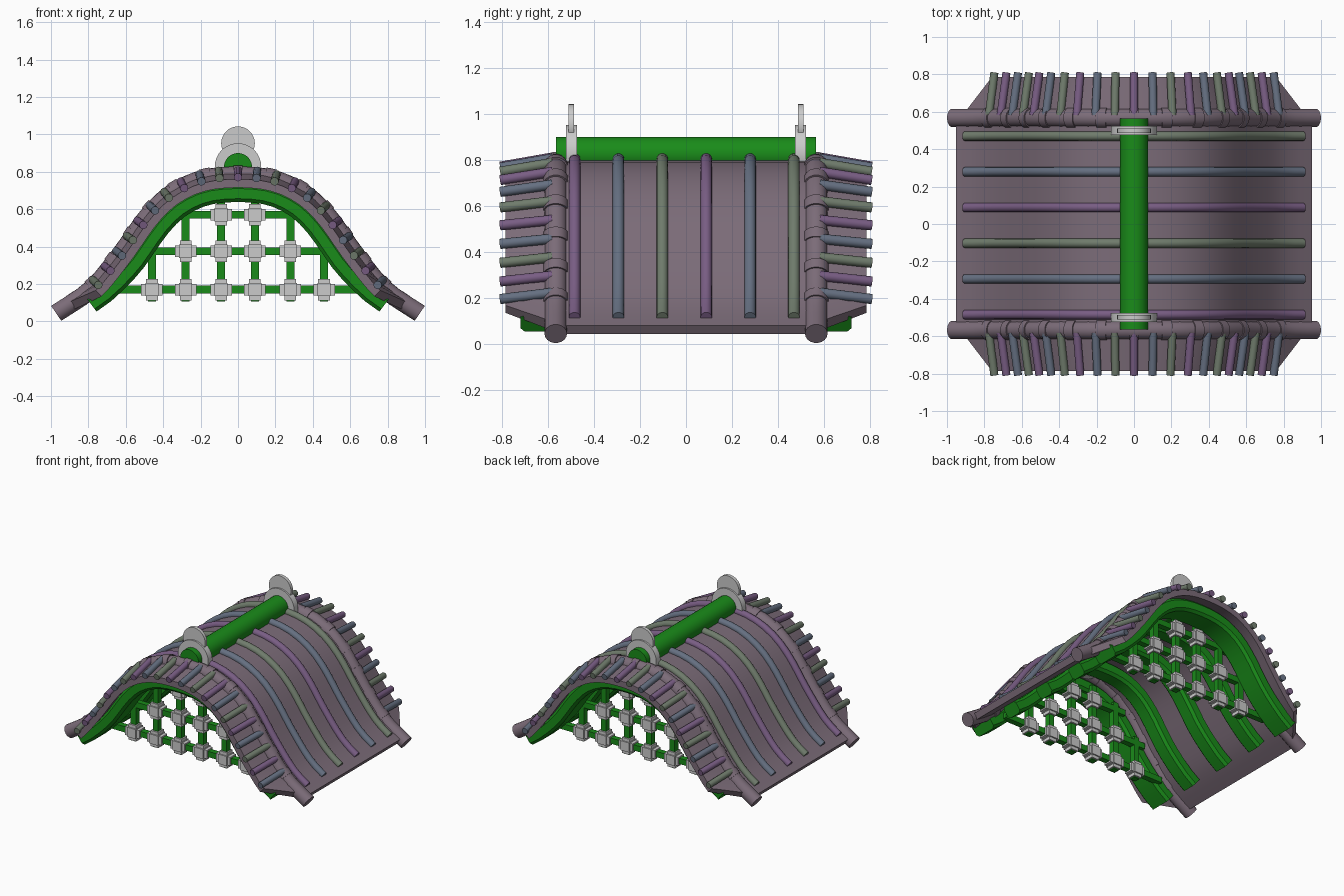
import bpy, bmesh, math
from mathutils import Vector, Matrix

if "Cube" in bpy.data.objects:
    bpy.data.objects.remove(bpy.data.objects["Cube"])


def material(name, r, g, b):
    m = bpy.data.materials.new(name)
    m.diffuse_color = (r, g, b, 1)
    m.use_nodes = True
    m.node_tree.nodes["Principled BSDF"].inputs["Base Color"].default_value = m.diffuse_color
    return m


GREEN = material("green", 0.01, 0.26, 0.01)
SKIN = material("roof_mauve", 0.20, 0.15, 0.19)
TILES = [material("tile_violet", 0.19, 0.11, 0.23), material("tile_slate", 0.13, 0.16, 0.22),
         material("tile_olive", 0.16, 0.20, 0.15)]

# Bell-shaped roof curve, right half (x, z)
BELL = [(0, .78), (.2, .757), (.36, .68), (.48, .565), (.63, .355), (.78, .175), (.972, .043)]
PTS = [(-x, z) for x, z in BELL[:0:-1]] + BELL


def height(x):
    i = max(k for k in range(len(PTS) - 1) if k == 0 or PTS[k][0] <= x)

    def slope(k):
        a, b = PTS[max(k - 1, 0)], PTS[min(k + 1, len(PTS) - 1)]
        return (b[1] - a[1]) / (b[0] - a[0])
    (x0, z0), (x1, z1) = PTS[i], PTS[i + 1]
    h = x1 - x0
    t = (x - x0) / h
    return ((2*t**3 - 3*t*t + 1) * z0 + (t**3 - 2*t*t + t) * h * slope(i)
            + (3*t*t - 2*t**3) * z1 + (t**3 - t*t) * h * slope(i + 1))


# Arc-length lookup, so pieces can be spaced evenly along the slope
ARC = [(0.0, 0.0)]
for k in range(1, 487):
    x = k * .002
    ARC.append((ARC[-1][0] + math.hypot(.002, height(x) - height(x - .002)), x))


def x_at(s):
    return math.copysign(min(ARC, key=lambda a: abs(a[0] - abs(s)))[1], s)


def s_at(x):
    return min(ARC, key=lambda a: abs(a[1] - x))[0]


def on_roof(s, y, n):
    """Point at arc length s and depth y, raised n along the surface normal."""
    x = x_at(s)
    d = (height(min(x + .004, .972)) - height(max(x - .004, -.972))) / \
        (min(x + .004, .972) - max(x - .004, -.972))
    return Vector((x, y, height(x))) + Vector((-d, 0, 1)).normalized() * n


def finish(name, bm, mat, angle=35):
    bmesh.ops.recalc_face_normals(bm, faces=bm.faces)
    me = bpy.data.meshes.new(name)
    bm.to_mesh(me)
    bm.free()
    if mat:
        me.materials.append(mat)
    me.shade_smooth()
    me.set_sharp_from_angle(angle=math.radians(angle))
    ob = bpy.data.objects.new(name, me)
    bpy.context.collection.objects.link(ob)
    return ob


def loft(bm, rings):
    rows = [[bm.verts.new(p) for p in r] for r in rings]
    n = len(rows[0])
    for a, b in zip(rows, rows[1:]):
        for i in range(n):
            bm.faces.new((a[i], a[(i + 1) % n], b[(i + 1) % n], b[i]))
    bm.faces.new(rows[0])
    bm.faces.new(rows[-1])


def sweep(bm, s0, s1, y, section, steps, end_lift=0):
    """Carry a (depth, normal) section along the roof curve; end_lift raises both feet."""
    rings = []
    for i in range(steps + 1):
        lift = end_lift * max(0, abs(2 * i / steps - 1) - .75) / .25
        rings.append([on_roof(s0 + (s1 - s0) * i / steps, y + v, n + lift) for v, n in section])
    loft(bm, rings)


def circle(r, lift=0, n=14):
    return [(r * math.cos(2*math.pi*i/n), lift + r * math.sin(2*math.pi*i/n)) for i in range(n)]


def rod(bm, a, b, r, n=14):
    d = b - a
    m = Matrix.Translation((a + b) / 2) @ d.to_track_quat('Z', 'Y').to_matrix().to_4x4()
    bmesh.ops.create_cone(bm, cap_ends=True, segments=n, radius1=r, radius2=r,
                          depth=d.length, matrix=m)


def box(bm, x, y, z, sx, sy, sz):
    bmesh.ops.create_cube(bm, size=1, matrix=Matrix.Translation((x, y, z)) @ Matrix.Diagonal((sx, sy, sz, 1)))


# Main roof skin
bm = bmesh.new()
e = s_at(.942)
sweep(bm, -e, e, 0, [(-.57, -.025), (.57, -.025), (.57, .02), (-.57, .02)], 32)
finish("roof_skin", bm, SKIN)

# Long tile ridges running down both slopes
for i in range(6):
    bm = bmesh.new()
    e = s_at(.893)
    sweep(bm, -e, e, -.485 + .191 * i, circle(.025, .025), 32)
    finish(f"roof_tile_ridge_{i}", bm, TILES[i % 3])

END = ARC[-1][0]
for side, label in ((-1, "front"), (1, "back")):
    # Gable tube with collars
    bm = bmesh.new()
    sweep(bm, -END, END, side * .567, circle(.049, 0, 18), 32)
    for k in range(-6, 7):
        sweep(bm, k * .17 - .025, k * .17 + .025, side * .567, circle(.055, 0, 18), 2)
    finish(f"{label}_gable_tube", bm, SKIN)

    # Sloping eave, narrower at its outer edge
    bm = bmesh.new()
    si, so = s_at(.925), s_at(.775)
    rings = []
    for k in range(33):
        t = k / 16 - 1
        rings.append([on_roof(si * t, side * .56, -.03), on_roof(so * t, side * .785, -.065),
                      on_roof(so * t, side * .785, -.02), on_roof(si * t, side * .56, .018)])
    loft(bm, rings)
    finish(f"{label}_eave", bm, SKIN)

    # Short eave tiles
    step = s_at(.755) / 10
    for c in range(3):
        bm = bmesh.new()
        for k in range(-10, 11):
            if k % 3 == c:
                rod(bm, on_roof(k * step, side * .58, .03), on_roof(k * step, side * .808, -.01), .022)
        finish(f"{label}_eave_tiles_{c}", bm, TILES[c])

    # Lattice filling the gable arch, set back behind the outer beam
    y = side * .54
    bm = bmesh.new()
    for z, hx in ((.17, .68), (.375, .53), (.57, .36)):
        box(bm, 0, y, z, 2 * hx, .042, .042)
    for x, top in ((.09, .68), (.28, .62), (.46, .42)):
        for sx in (-x, x):
            box(bm, sx, y, (.105 + top) / 2, .042, .042, top - .105)
    finish(f"{label}_lattice", bm, GREEN)

    # Grey cross joints
    bm = bmesh.new()
    for z, xs in ((.17, (.09, .28, .46)), (.375, (.09, .28)), (.57, (.09,))):
        for x in xs:
            for sx in (-x, x):
                box(bm, sx, y, z, .115, .066, .062)
                box(bm, sx, y, z, .062, .066, .115)
                box(bm, sx, y, z, .07, .085, .07)
    finish(f"{label}_lattice_joints", bm, None)

    # Grey ridge ornament: two stacked discs
    bm = bmesh.new()
    y = side * .499
    rod(bm, Vector((0, y - .024, .828)), Vector((0, y + .024, .828)), .124, 32)
    rod(bm, Vector((0, y - .012, .952)), Vector((0, y + .012, .952)), .09, 32)
    finish(f"{label}_ridge_ornament", bm, None)

# Ridge pole
bm = bmesh.new()
rod(bm, Vector((0, -.565, .825)), Vector((0, .565, .825)), .075, 28)
finish("ridge_pole", bm, GREEN)

# Curved beams beneath the roof, chamfered section, outer pair wider
h, c = .045, .018
for i, (y, w) in enumerate(((-.632, .088), (-.335, .062), (0, .062), (.335, .062), (.632, .088))):
    sec = [(w, -h + c), (w, h - c), (w - c, h), (-w + c, h),
           (-w, h - c), (-w, -h + c), (-w + c, -h), (w - c, -h)]
    bm = bmesh.new()
    e = s_at(.822)
    sweep(bm, -e, e, y, [(v, n - .097) for v, n in sec], 28, .032)
    finish(f"arch_beam_{i}", bm, GREEN)
